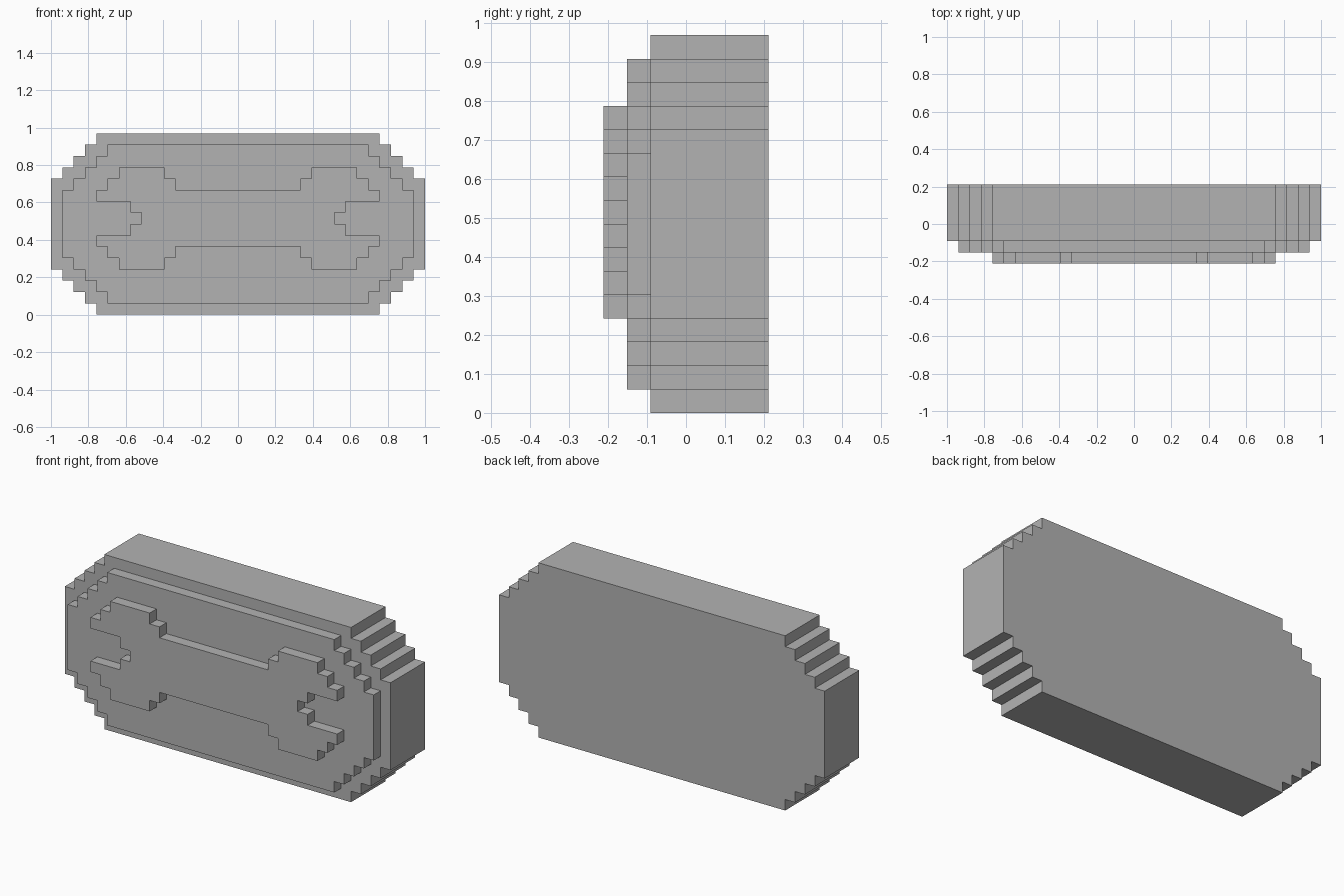
import bpy
import bmesh

cube = bpy.data.objects.get("Cube")
if cube:
    bpy.data.objects.remove(cube, do_unlink=True)

U = 2 / 33  # size of one grid block

grey = bpy.data.materials.new("plain_grey")
grey.use_nodes = True
colour = (0.45, 0.45, 0.45, 1)
grey.diffuse_color = colour
grey.node_tree.nodes["Principled BSDF"].inputs["Base Color"].default_value = colour


def stairs(x, z, steps):
    """Quarter outline: block steps going outward and down from (x, z)."""
    points = [(x, z)]
    for i in range(steps):
        points += [(x + i, z - i - 1), (x + i + 1, z - i - 1)]
    return points


def slab(name, quarter, mid_z, front, back, back_cap=False):
    """Mirror a quarter outline both ways and extrude it along y."""
    right = quarter + [(x, -z) for x, z in reversed(quarter)]
    outline = right + [(-x, z) for x, z in reversed(right)]
    bm = bmesh.new()
    rings = [[bm.verts.new((x * U, y * U, (z + mid_z) * U)) for x, z in outline]
             for y in (front, back)]
    f, b = rings
    bm.faces.new(f[::-1])
    if back_cap:
        bm.faces.new(b)
    n = len(outline)
    for i in range(n):
        j = (i + 1) % n
        bm.faces.new((f[i], f[j], b[j], b[i]))
    mesh = bpy.data.meshes.new(name)
    bm.to_mesh(mesh)
    bm.free()
    mesh.materials.append(grey)
    obj = bpy.data.objects.new(name, mesh)
    bpy.context.collection.objects.link(obj)
    return obj


# Thick stepped body
slab("body", stairs(12.5, 8, 4), 8, -1.5, 3.5, back_cap=True)

# Raised face plate, one block in from the edge
slab("face_plate", stairs(11.5, 7, 4), 8, -2.5, -1.5)

# Double-ended wrench relief
wrench = [(5.5, 2.5), (5.5, 3.5), (6.5, 3.5), (6.5, 4.5)]
wrench += stairs(10.5, 4.5, 2)
wrench += [(12.5, 1.5), (9.5, 1.5), (9.5, 0.5), (8.5, 0.5)]
slab("wrench_relief", wrench, 8.5, -3.5, -2.5)
